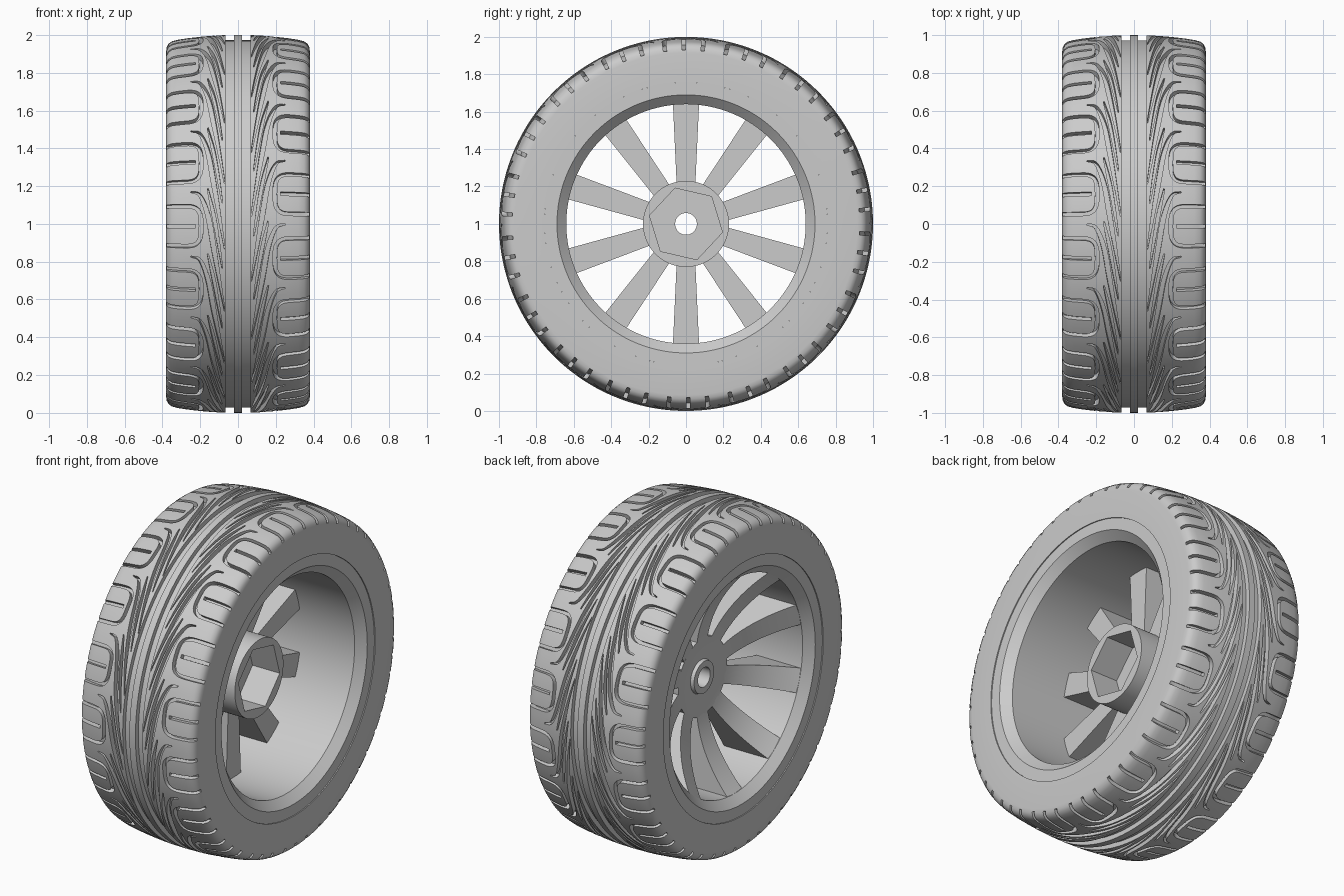
import bpy
import bmesh
from math import sin, cos, radians, pi
from mathutils import Vector

cube = bpy.data.objects.get("Cube")
if cube:
    bpy.data.objects.remove(cube)

grey = bpy.data.materials.new("plain grey")
grey.use_nodes = True
grey.diffuse_color = (0.6, 0.6, 0.6, 1)
grey.node_tree.nodes["Principled BSDF"].inputs["Base Color"].default_value = grey.diffuse_color


def at(x, deg, r, side=0.0):
    """Point at radius r round the axle, shifted sideways along the tangent."""
    a = radians(deg)
    return Vector((x, -r * cos(a) + side * sin(a), 1 + r * sin(a) + side * cos(a)))


def finish(name, bm):
    bmesh.ops.recalc_face_normals(bm, faces=bm.faces)
    mesh = bpy.data.meshes.new(name)
    bm.to_mesh(mesh)
    bm.free()
    mesh.materials.append(grey)
    obj = bpy.data.objects.new(name, mesh)
    bpy.context.collection.objects.link(obj)
    return obj


def loft(bm, rings, cap=True):
    """Skin a list of point rings; without caps the list closes on itself."""
    rows = [[bm.verts.new(p) for p in ring] for ring in rings]
    n = len(rows[0])
    for a, b in zip(rows, rows[1:] + ([] if cap else rows[:1])):
        for i in range(n):
            j = (i + 1) % n
            bm.faces.new((a[i], a[j], b[j], b[i]))
    if cap:
        bm.faces.new(rows[0][::-1])
        bm.faces.new(rows[-1])


def lathe(name, profile, steps):
    bm = bmesh.new()
    loft(bm, [[at(x, 360 * k / steps, r) for x, r in profile] for k in range(steps)], cap=False)
    return finish(name, bm)


def cut(obj, cutter):
    mod = obj.modifiers.new("cut", 'BOOLEAN')
    mod.object = cutter
    mod.operation = 'DIFFERENCE'
    mod.solver = 'MANIFOLD'
    bpy.context.view_layer.objects.active = obj
    bpy.ops.object.modifier_apply(modifier=mod.name)
    bpy.data.objects.remove(cutter)


def smooth(obj, angle=30):
    bpy.ops.object.select_all(action='DESELECT')
    obj.select_set(True)
    bpy.context.view_layer.objects.active = obj
    bpy.ops.object.shade_smooth_by_angle(angle=radians(angle))


# Tyre body: crown, rounded shoulders and two grooves beside the centre rib
CROWN = [(0.02, 1.0), (0.065, 0.999), (0.12, 0.997), (0.2, 0.99), (0.27, 0.982), (0.32, 0.974),
         (0.35, 0.966), (0.368, 0.953), (0.377, 0.936), (0.38, 0.915)]
half = [CROWN[0], (0.02, 0.972), (0.065, 0.972)] + CROWN[1:] + [(0.38, 0.757)]
tyre = lathe("tyre", half + [(-x, r) for x, r in reversed(half)], 180)


def crown(x):
    for (x0, r0), (x1, r1) in zip(CROWN, CROWN[1:]):
        if x <= x1:
            return r0 + (r1 - r0) * (x - x0) / (x1 - x0)
    return CROWN[-1][1]


def curve(points, steps=7):
    """Smooth path through the control points."""
    pts = [Vector(p) for p in points]
    pts = [2 * pts[0] - pts[1]] + pts + [2 * pts[-1] - pts[-2]]
    out = []
    for a, b, c, d in zip(pts, pts[1:], pts[2:], pts[3:]):
        for k in range(steps):
            t = k / steps
            out.append(0.5 * (2 * b + (c - a) * t + (2 * a - 5 * b + 4 * c - d) * t * t
                              + (3 * b - a - 3 * c + d) * t ** 3))
    return out + [pts[-2]]


def groove(bm, path, sign, turn):
    """Cutter along a path of (distance from centre, degrees, width)."""
    rings = []
    for i, p in enumerate(path):
        a, b = path[max(i - 1, 0)], path[min(i + 1, len(path) - 1)]
        run = Vector((b[0] - a[0], radians(b[1] - a[1]))).normalized()
        ring = []
        for s, top in ((-1, False), (1, False), (1, True), (-1, True)):
            x = p[0] - run.y * s * p[2] / 2
            deg = p[1] + turn + run.x * s * p[2] / 2 * 180 / pi
            ring.append(at(sign * x, deg, 1.05 if top else crown(min(x, 0.36)) - 0.03))
        rings.append(ring)
    loft(bm, rings)


# Tread: shoulder blocks with a slit, and swept grooves running to the centre
W = 0.02
block = [(0.395, -6.2, W), (0.36, -6.2, W), (0.33, -6.2, W)]
for k in range(25):
    a = -pi / 2 + pi * k / 24
    s = sin(a)
    block.append((0.29 - 0.095 * max(cos(a), 0) ** 0.6, 6.2 * (abs(s) ** 0.6) * (1 if s > 0 else -1), W))
block += [(x, -d, w) for x, d, w in reversed(block[:3])]
slit = [(0.225 + 0.17 * k / 6, 0, 0.02) for k in range(7)]
long_arm = curve([(0.25, 10.6, 0.006), (0.2, 9.4, 0.016), (0.158, 3, 0.024),
                  (0.125, -8, 0.024), (0.07, -27, 0.004)])
short_arm = curve([(0.16, 11.5, 0.006), (0.131, 4, 0.017), (0.107, -4, 0.014), (0.083, -13, 0.004)])

bm = bmesh.new()
for sign, offset in ((-1, -0.7), (1, 9.3)):
    for k in range(18):
        for path in (block, slit, long_arm, short_arm):
            groove(bm, path, sign, offset + 20 * k)
cut(tyre, finish("tread_cutter", bm))
smooth(tyre)

# Rim: straight barrel with a bevel leading to a flat lip on each side
lip = [(0.374, 0.757), (0.374, 0.69), (0.325, 0.64)]
rim = lathe("rim", lip + [(-x, r) for x, r in reversed(lip)], 128)
smooth(rim)


def dish(r):
    return -0.1 - 0.272 * (max(r - 0.1, 0) / 0.59) ** 2.2


# Hub: dished front with a raised ring, bored through, hexagonal socket behind
hub_front = [(dish(r), r) for r in (0.23, 0.2, 0.17, 0.14, 0.1)]
hub = lathe("hub", [(0.14, 0.058), (0.14, 0.23)] + hub_front + [(-0.12, 0.095), (-0.12, 0.058)], 96)
bm = bmesh.new()
loft(bm, [[at(x, 73 + 60 * k, 0.2) for k in range(6)] for x in (-0.04, 0.2)])
cut(hub, finish("socket_cutter", bm))
smooth(hub)

# Spokes: flat behind, sweeping out to meet the lip in front
bm = bmesh.new()
for k in range(10):
    rings = []
    for i in range(15):
        r = 0.212 + 0.478 * i / 14
        w = 0.05 + 0.022 * i / 14
        rings.append([at(x, 90 + 36 * k, r, s * w)
                      for x, s in ((dish(r), -1), (dish(r), 1), (-0.03, 1), (-0.03, -1))])
    loft(bm, rings)
smooth(finish("spokes", bm))
